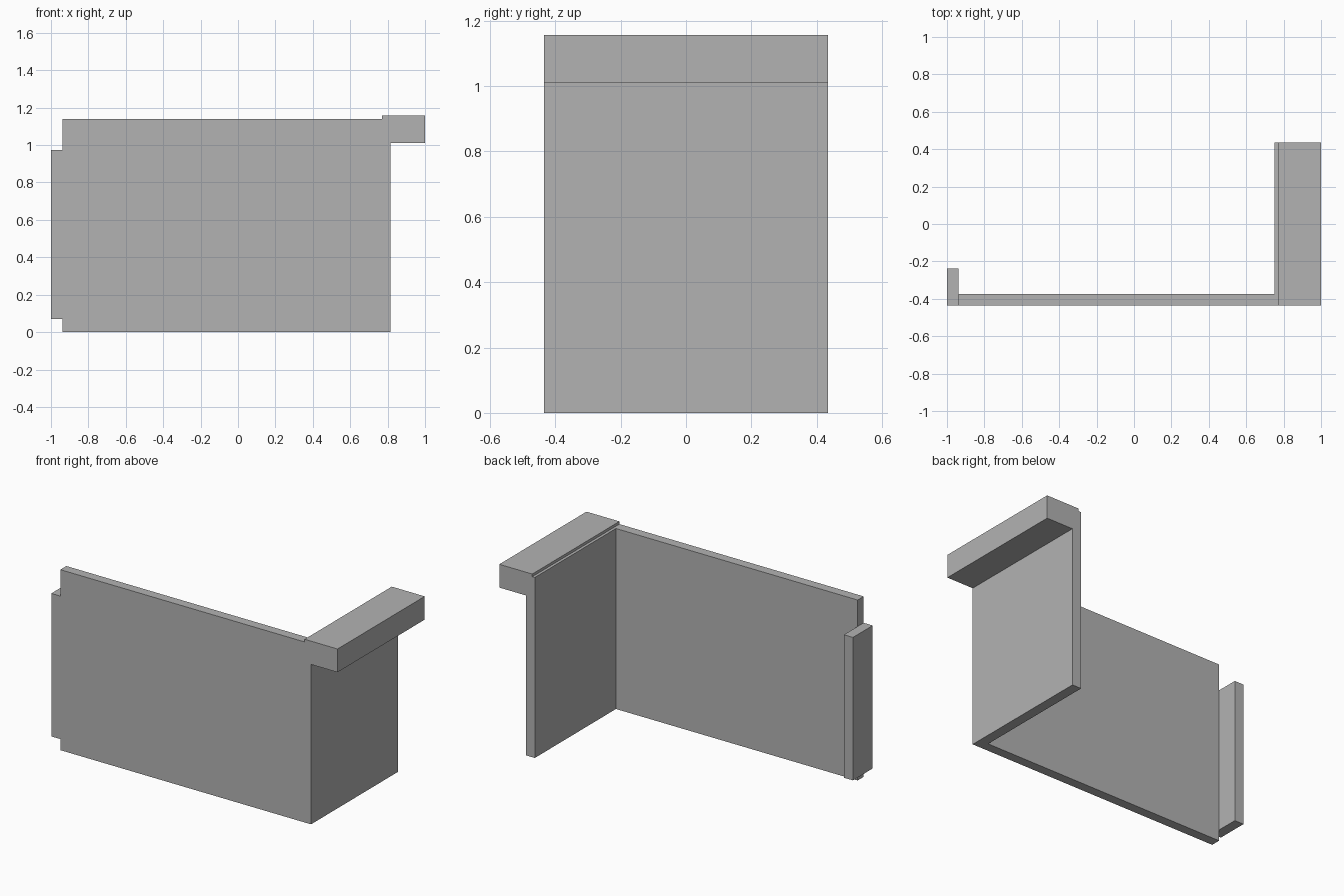
import bpy
import bmesh
from mathutils import Vector

cube = bpy.data.objects.get("Cube")
if cube:
    bpy.data.objects.remove(cube, do_unlink=True)

grey = bpy.data.materials.new("plain grey")
grey.use_nodes = True
colour = (0.45, 0.45, 0.45, 1)
grey.diffuse_color = colour
grey.node_tree.nodes["Principled BSDF"].inputs["Base Color"].default_value = colour


def prism(name, points, sweep):
    """Sweep a closed flat profile along a vector into a solid."""
    bm = bmesh.new()
    face = bm.faces.new([bm.verts.new(p) for p in points])
    swept = bmesh.ops.extrude_face_region(bm, geom=[face], use_keep_orig=True)
    moved = [v for v in swept["geom"] if isinstance(v, bmesh.types.BMVert)]
    bmesh.ops.translate(bm, verts=moved, vec=Vector(sweep))
    bmesh.ops.recalc_face_normals(bm, faces=bm.faces)
    mesh = bpy.data.meshes.new(name)
    bm.to_mesh(mesh)
    bm.free()
    mesh.materials.append(grey)
    obj = bpy.data.objects.new(name, mesh)
    bpy.context.collection.objects.link(obj)
    return obj


front, back = -0.435, 0.435
inner = -0.375
wall_in, wall_out = 0.752, 0.815
panel_end = -0.937
wall_top = 1.14

# Front panel and side wall: one L-shaped plan
plan = [(panel_end, front), (wall_out, front), (wall_out, back),
        (wall_in, back), (wall_in, inner), (panel_end, inner)]
prism("corner_walls", [(x, y, 0) for x, y in plan], (0, 0, wall_top))

# Ledge hooked over the top of the side wall
section = [(0.77, wall_top), (wall_out, wall_top), (wall_out, 1.01),
           (1, 1.01), (1, 1.157), (0.77, 1.157)]
prism("top_ledge", [(x, front, z) for x, z in section], (0, back - front, 0))

# Upright strip on the free end of the panel
strip = [(-1, front), (panel_end, front), (panel_end, -0.238), (-1, -0.238)]
prism("end_strip", [(x, y, 0.07) for x, y in strip], (0, 0, 0.903))
